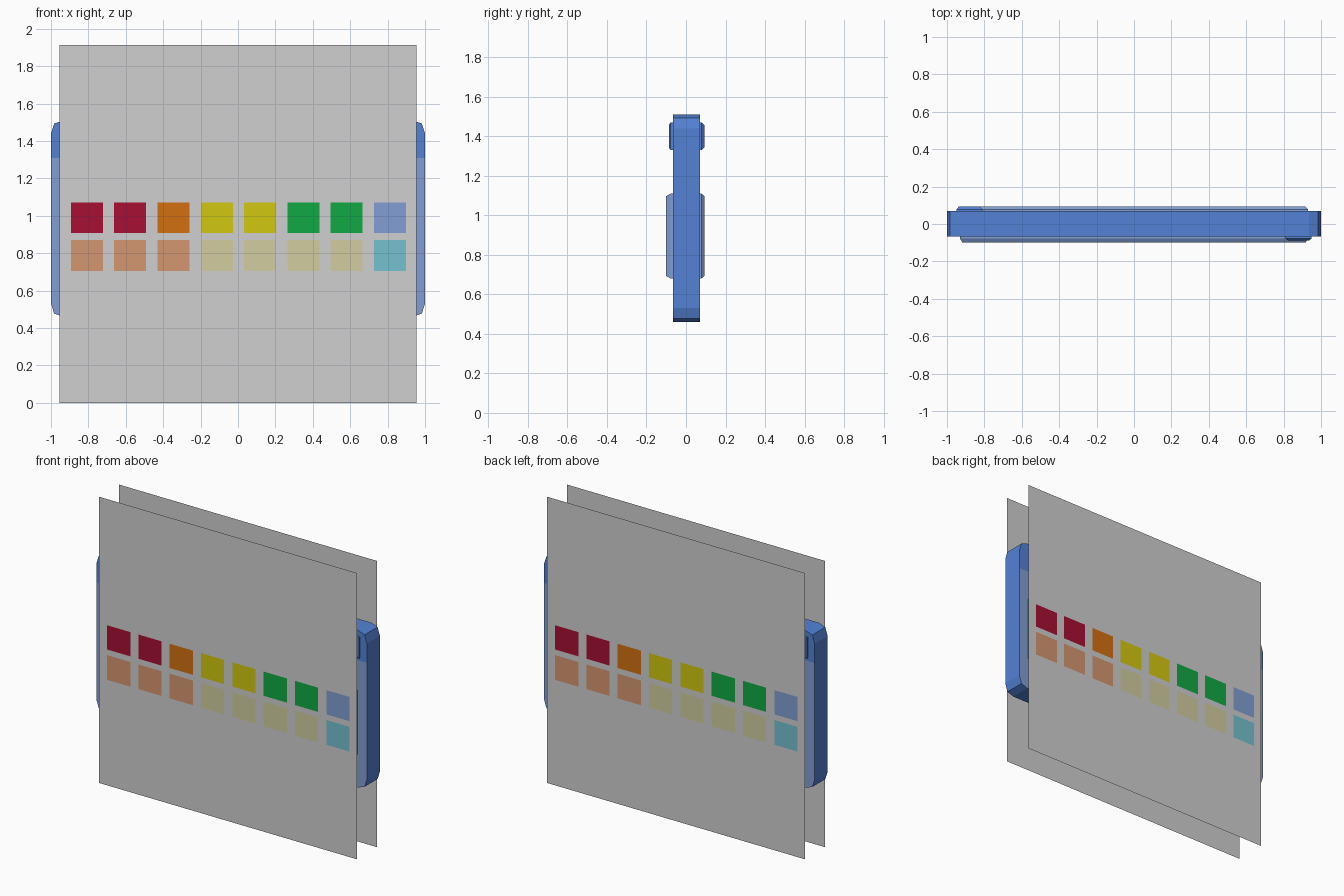
import bpy, bmesh, math
from mathutils import Matrix

if "Cube" in bpy.data.objects:
    bpy.data.objects.remove(bpy.data.objects["Cube"])


def material(name, r, g, b):
    m = bpy.data.materials.new(name)
    lin = [((c * 1.04 / 255 + 0.055) / 1.055) ** 2.4 for c in (r, g, b)]
    m.diffuse_color = (*lin, 1)
    m.use_nodes = True
    m.node_tree.nodes["Principled BSDF"].inputs["Base Color"].default_value = m.diffuse_color
    return m


GREY = material("grey", 200, 200, 200)
BLUE = material("blue", 80, 125, 205)
SLATE = material("slate_blue", 124, 153, 203)
RED = material("crimson", 160, 15, 50)
ORANGE = material("orange", 202, 107, 15)
YELLOW = material("yellow", 202, 193, 15)
GREEN = material("green", 15, 162, 65)
PEACH = material("peach", 204, 145, 107)
PALE = material("pale_yellow", 202, 198, 155)
CYAN = material("cyan", 112, 187, 200)


def finish(name, bm, mats):
    me = bpy.data.meshes.new(name)
    bm.to_mesh(me)
    bm.free()
    for m in mats:
        me.materials.append(m)
    ob = bpy.data.objects.new(name, me)
    bpy.context.collection.objects.link(ob)
    return ob


# Case: rounded rectangle profile extruded along y, blue rim and upper band
def case():
    bm = bmesh.new()
    corner = [(1, 0.455), (0.983, 0.508), (0.935, 0.525)]
    right = [(x, -z) for x, z in reversed(corner)] + corner
    outline = right + [(-x, z) for x, z in reversed(right)]
    face = bm.faces.new([bm.verts.new((x, -0.067, z + 0.985)) for x, z in outline])
    ext = bmesh.ops.extrude_face_region(bm, geom=[face])
    moved = [v for v in ext["geom"] if isinstance(v, bmesh.types.BMVert)]
    bmesh.ops.translate(bm, verts=moved, vec=(0, 0.137, 0))
    bmesh.ops.bisect_plane(bm, geom=bm.verts[:] + bm.edges[:] + bm.faces[:],
                           plane_co=(0, 0, 1.31), plane_no=(0, 0, 1))
    bmesh.ops.recalc_face_normals(bm, faces=bm.faces)
    for f in bm.faces:
        f.material_index = int(abs(f.normal.y) > 0.9 and f.calc_center_median().z < 1.31)
    finish("case", bm, [BLUE, SLATE])


# Raised panel with a tapered rim, on the front (side=-1) or back (side=1)
def panel(name, x0, x1, z0, z1, y, side, mat):
    bm = bmesh.new()
    rings = []
    for depth, inset in ((0.05, 0), (0.078, 0), (y, 0.013)):
        a, b, c, d = x0 + inset, x1 - inset, z0 + inset, z1 - inset
        rings.append([bm.verts.new((px, side * depth, pz))
                      for px, pz in ((a, c), (b, c), (b, d), (a, d))])
    for lo, hi in zip(rings, rings[1:]):
        for i in range(4):
            j = (i + 1) % 4
            bm.faces.new((lo[i], lo[j], hi[j], hi[i]))
    bm.faces.new(rings[0])
    bm.faces.new(rings[-1])
    bmesh.ops.recalc_face_normals(bm, faces=bm.faces)
    finish(name, bm, [mat])


# Display sheet: one grid of faces, alternate cells are coloured keys
def sheet(name, angle):
    centres = [-0.808 + 0.2315 * i for i in range(8)]
    xs = [-0.955] + [c + s * 0.0855 for c in centres for s in (-1, 1)] + [0.955]
    zs = [0, 0.705, 0.87, 0.908, 1.07, 1.913]
    mats = [GREY, BLUE, SLATE, RED, ORANGE, YELLOW, GREEN, PEACH, PALE, CYAN]
    upper = [RED, RED, ORANGE, YELLOW, YELLOW, GREEN, GREEN, SLATE]
    lower = [PEACH] * 3 + [PALE] * 4 + [CYAN]
    bm = bmesh.new()
    grid = [[bm.verts.new((x, -0.106, z)) for x in xs] for z in zs]
    for r in range(len(zs) - 1):
        for c in range(len(xs) - 1):
            f = bm.faces.new((grid[r][c], grid[r][c + 1], grid[r + 1][c + 1], grid[r + 1][c]))
            if r % 2 and c % 2:
                f.material_index = mats.index((lower if r == 1 else upper)[c // 2])
    bm.transform(Matrix.Rotation(angle, 4, "Z"))
    finish(name, bm, mats)


case()
panel("front_key_panel", -0.93, 0.93, 0.68, 1.11, 0.1, -1, SLATE)
panel("back_key_panel", -0.93, 0.93, 0.68, 1.11, 0.093, 1, SLATE)
panel("front_button", 0.81, 0.95, 1.33, 1.47, 0.087, -1, BLUE)
panel("back_button", -0.95, -0.81, 1.33, 1.47, 0.093, 1, BLUE)
sheet("front_display_sheet", 0)
sheet("back_display_sheet", math.pi)
